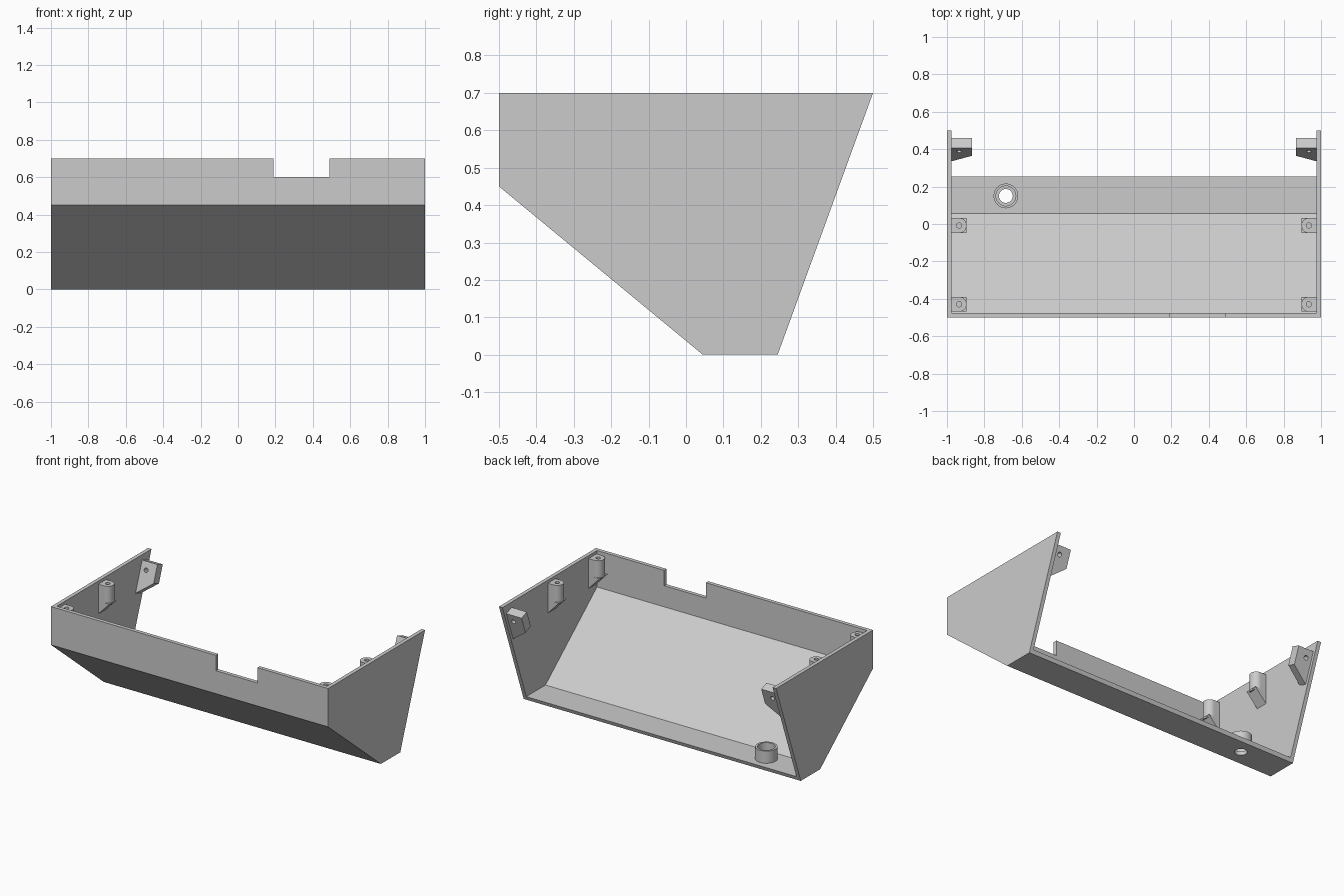
import bpy, bmesh, math
from mathutils import Vector

cube = bpy.data.objects.get("Cube")
if cube:
    bpy.data.objects.remove(cube, do_unlink=True)

grey = bpy.data.materials.new("plain grey")
grey.use_nodes = True
colour = (0.6, 0.6, 0.6, 1)
grey.diffuse_color = colour
grey.node_tree.nodes["Principled BSDF"].inputs["Base Color"].default_value = colour

X, Y, Z = Vector((1, 0, 0)), Vector((0, 1, 0)), Vector((0, 0, 1))


def prism(name, points, origin, u, v, sweep):
    """Outline in the plane u, v at origin, swept along a vector."""
    bm = bmesh.new()
    face = bm.faces.new([bm.verts.new(Vector(origin) + u * a + v * b) for a, b in points])
    swept = bmesh.ops.extrude_face_region(bm, geom=[face])["geom"]
    bmesh.ops.translate(bm, vec=sweep, verts=[g for g in swept if isinstance(g, bmesh.types.BMVert)])
    bmesh.ops.recalc_face_normals(bm, faces=bm.faces)
    mesh = bpy.data.meshes.new(name)
    bm.to_mesh(mesh)
    bm.free()
    mesh.materials.append(grey)
    obj = bpy.data.objects.new(name, mesh)
    bpy.context.collection.objects.link(obj)
    return obj


def arc(radius, start=0, turn=360, steps=40):
    count = steps if turn == 360 else steps + 1
    angles = [math.radians(start + turn * i / steps) for i in range(count)]
    return [(radius * math.cos(a), radius * math.sin(a)) for a in angles]


def cylinder(name, radius, origin, sweep, u=X, v=Y):
    return prism(name, arc(radius), origin, u, v, sweep)


def apply_modifier(obj, mod):
    bpy.ops.object.select_all(action="DESELECT")
    bpy.context.view_layer.objects.active = obj
    obj.select_set(True)
    bpy.ops.object.modifier_apply(modifier=mod.name)


def combine(obj, other, operation):
    mod = obj.modifiers.new("combine", "BOOLEAN")
    mod.operation, mod.object, mod.solver = operation, other, "EXACT"
    apply_modifier(obj, mod)
    bpy.data.objects.remove(other, do_unlink=True)


def mirror(obj):
    mod = obj.modifiers.new("mirror", "MIRROR")
    mod.use_mirror_merge = False
    apply_modifier(obj, mod)


def smooth(obj):
    bpy.ops.object.select_all(action="DESELECT")
    bpy.context.view_layer.objects.active = obj
    obj.select_set(True)
    bpy.ops.object.shade_smooth_by_angle(angle=math.radians(30))


# Tray: solid side profile, hollowed towards the top and the back
wall = 0.025
outline = [(-0.5, 0.45), (-0.5, 0.7), (0.5, 0.7), (0.245, 0), (0.045, 0)]
hollow = [(-0.475, 0.462), (-0.475, 0.9), (0.9, 0.9), (0.9, wall), (0.056, wall)]
tray = prism("tray", outline, (-1, 0, 0), Y, Z, X * 2)
combine(tray, prism("cutter", hollow, (wall - 1, 0, 0), Y, Z, X * 2 * (1 - wall)), "DIFFERENCE")

# Notch in the front wall
notch = [(0.19, 0.6), (0.49, 0.6), (0.49, 0.8), (0.19, 0.8)]
combine(tray, prism("cutter", notch, (0, -0.6, 0), X, Z, Y * 0.2), "DIFFERENCE")

# Raised collar with a stepped hole through the floor
cx, cy = -0.685, 0.15
combine(tray, cylinder("collar", 0.066, (cx, cy, 0.01), Z * 0.095), "UNION")
combine(tray, cylinder("cutter", 0.053, (cx, cy, wall), Z * 0.2), "DIFFERENCE")
combine(tray, cylinder("cutter", 0.037, (cx, cy, -0.1), Z * 0.3), "DIFFERENCE")
smooth(tray)

# Screw posts on the side walls, each on a sloping gusset
px, r, inside = 0.935, 0.04, 0.98
for name, y in (("front_screw_posts", -0.429), ("middle_screw_posts", -0.008)):
    rounded = arc(r, 90, 180, 20) + [(inside - px, -r), (inside - px, r)]
    post = prism(name, rounded, (px, y, 0.56), X, Y, Z * 0.12)
    gusset = [(px - r, 0.57), (inside, 0.57), (inside, 0.48)]
    combine(post, prism("gusset", gusset, (0, y - r, 0), X, Z, Y * 2 * r), "UNION")
    combine(post, cylinder("cutter", 0.014, (px, y, 0.58), Z * 0.2), "DIFFERENCE")
    mirror(post)
    smooth(post)

# Back panel brackets, square to the sloping back edge
down = Vector((0, -0.255, -0.7)).normalized()
out = Vector((0, 0.7, -0.255)).normalized()
tab = [(0.865, 0), (inside, 0), (inside, 0.207), (0.865, 0.117)]
top_front = Vector((0, 0.405, 0.665))
bracket = prism("back_brackets", tab, top_front, X, down, out * 0.0585)
hole = top_front + X * 0.935 + down * 0.052 - out * 0.1
combine(bracket, cylinder("cutter", 0.014, hole, out * 0.3, X, down), "DIFFERENCE")
mirror(bracket)
smooth(bracket)
